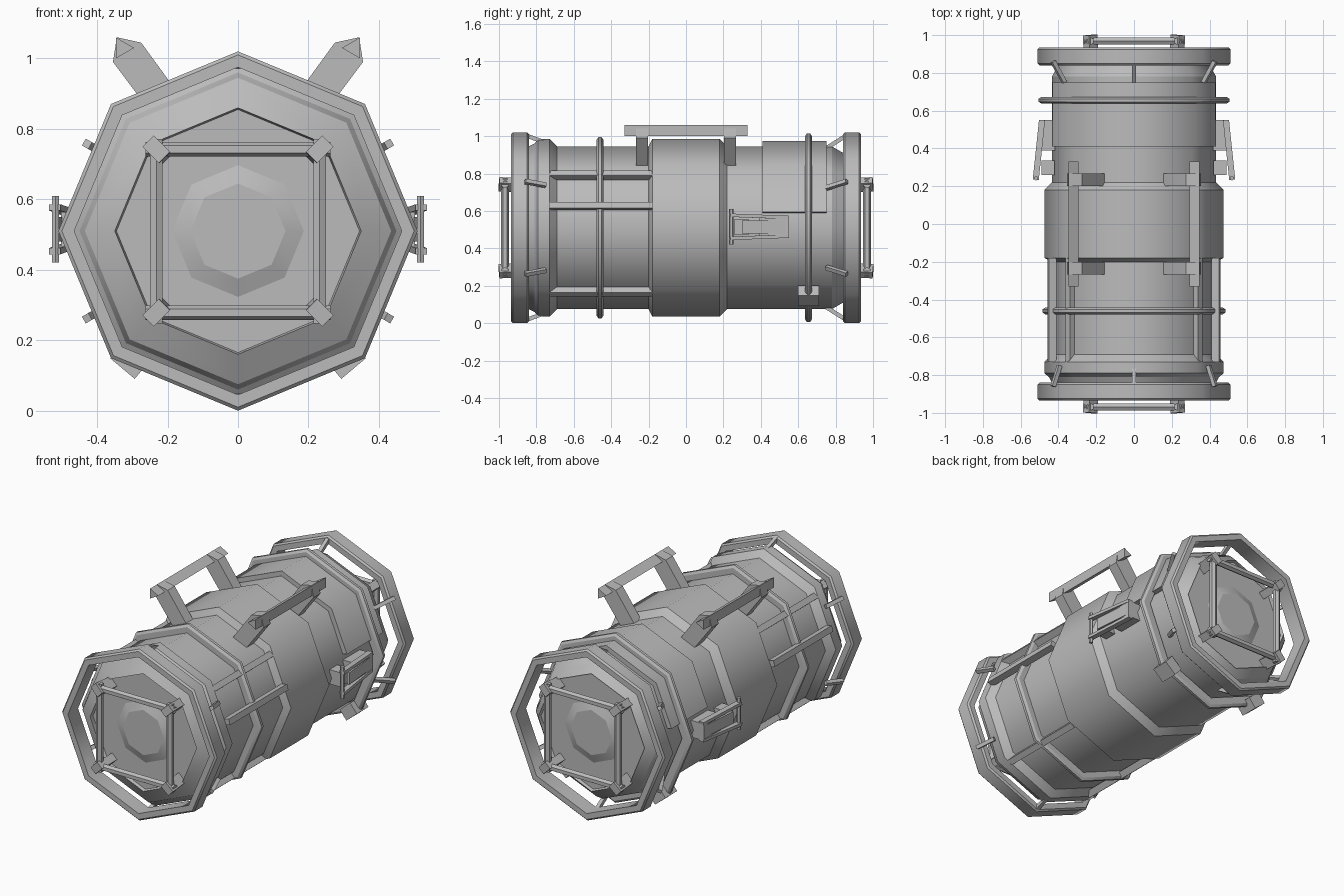
import bpy, bmesh
from math import sin, cos, radians, pi
from mathutils import Vector, Matrix

cube = bpy.data.objects.get("Cube")
if cube:
    bpy.data.objects.remove(cube, do_unlink=True)

AXIS = 0.51  # height of the canister axis
grey = bpy.data.materials.new("metal_grey")
grey.use_nodes = True
grey.diffuse_color = (0.5, 0.5, 0.5, 1)
grey.node_tree.nodes["Principled BSDF"].inputs["Base Color"].default_value = (0.5, 0.5, 0.5, 1)


def finish(name, bm, smooth=False):
    bmesh.ops.recalc_face_normals(bm, faces=bm.faces)
    for e in bm.edges:
        a, b = e.verts
        around = abs(a.co.y - b.co.y) < 1e-5
        e.smooth = not around and e.calc_face_angle(pi) < radians(50)
    for f in bm.faces:
        f.smooth = smooth
    me = bpy.data.meshes.new(name)
    bm.to_mesh(me)
    bm.free()
    me.materials.append(grey)
    ob = bpy.data.objects.new(name, me)
    bpy.context.collection.objects.link(ob)
    return ob


def polar(r, deg, y):
    return Vector((r * cos(radians(deg)), y, AXIS + r * sin(radians(deg))))


def octo(r, deg):
    """Distance from the axis to an octagon of corner radius r."""
    return r * cos(pi / 8) / cos(radians(deg % 45 - 22.5))


def lathe(name, profile, loop=False, angles=None):
    """Sweep (y, radius) points round the axis as an octagon, or over part of it."""
    bm = bmesh.new()
    full = angles is None
    angles = angles or [45 * i for i in range(8)]
    rows = [[bm.verts.new(polar(octo(r, a), a, y)) for y, r in profile] for a in angles]
    n, m = len(rows), len(profile)
    for i in range(n if full else n - 1):
        p, q = rows[i], rows[(i + 1) % n]
        for j in range(m if loop else m - 1):
            k = (j + 1) % m
            bm.faces.new((p[j], p[k], q[k], q[j]))
    if not full:
        bm.faces.new(rows[0])
        bm.faces.new(rows[-1])
    bmesh.ops.remove_doubles(bm, verts=bm.verts, dist=1e-5)
    return finish(name, bm, True)


def beam(name, p0, p1, w, t, up=(0, 0, 1), sides=4):
    """Box or prism between two points; w is across, t is along the up hint."""
    p0, p1 = Vector(p0), Vector(p1)
    d = (p1 - p0).normalized()
    side = Vector(up).cross(d).normalized()
    u = d.cross(side)
    m = Matrix((side, u, d)).transposed().to_4x4()
    m.translation = (p0 + p1) / 2
    m = m @ Matrix.Diagonal((w, t, (p1 - p0).length, 1))
    bm = bmesh.new()
    if sides == 4:
        bmesh.ops.create_cube(bm, size=1, matrix=m)
    else:
        bmesh.ops.create_cone(bm, cap_ends=True, segments=sides, radius1=0.5,
                              radius2=0.5, depth=1, matrix=m)
    return finish(name, bm, sides > 4)


def prism(name, pts, y0, y1):
    """Extrude an (x, z) outline along y."""
    bm = bmesh.new()
    face = bm.faces.new([bm.verts.new((x, y0, z)) for x, z in pts])
    new = bmesh.ops.extrude_face_region(bm, geom=[face])["geom"]
    bmesh.ops.translate(bm, vec=(0, y1 - y0, 0),
                        verts=[v for v in new if isinstance(v, bmesh.types.BMVert)])
    return finish(name, bm)


# Main body with front collar and raised middle band
lathe("body", [
    (-0.87, 0), (-0.87, 0.345), (-0.89, 0.35), (-0.84, 0.435), (-0.81, 0.45),
    (-0.79, 0.475), (-0.73, 0.475), (-0.69, 0.435), (-0.2, 0.435), (-0.18, 0.475),
    (0.18, 0.475), (0.22, 0.435), (0.78, 0.435), (0.84, 0.40), (0.89, 0.35),
    (0.87, 0.345), (0.87, 0)])

# Raised cover wrapped over the rear upper half
lathe("rear_cover", [(0.41, 0.42), (0.41, 0.465), (0.75, 0.465), (0.75, 0.42)],
      loop=True, angles=[11, 45, 90, 135, 169])

# Hoops round the cage and the cover
for name, y, r in (("cage_hoop", -0.46, 0.485), ("rear_hoop", 0.655, 0.505)):
    lathe(name, [(y - 0.018, r - 0.06), (y - 0.018, r - 0.015), (y - 0.008, r),
                 (y + 0.008, r), (y + 0.018, r - 0.015), (y + 0.018, r - 0.06)], loop=True)

for s, end in ((-1, "front"), (1, "rear")):
    # Bumper ring held off the body by six struts
    lathe(end + "_bumper_ring", [
        (s * 0.84, 0.465), (s * 0.84, 0.50), (s * 0.85, 0.51), (s * 0.925, 0.51),
        (s * 0.935, 0.50), (s * 0.935, 0.465)], loop=True)
    inner = 0.455 if s < 0 else 0.425
    for a in range(30, 390, 60):
        beam(end + "_strut", polar(inner, a, s * 0.75), polar(0.495, a, s * 0.86),
             0.022, 0.022, up=(cos(radians(a)), 0, sin(radians(a))))
    # Low raised disc on the end face
    lathe(end + "_end_disc", [(s * 0.865, 0.2), (s * 0.89, 0.135), (s * 0.89, 0)])
    # Square guard frame with corner posts
    y = s * 0.968
    for k in (-1, 1):
        beam(end + "_guard_upright", (k * 0.232, y, AXIS - 0.262), (k * 0.232, y, AXIS + 0.262),
             0.042, 0.042, up=(0, 1, 0), sides=6)
        beam(end + "_guard_rail", (-0.262, y, AXIS + k * 0.232), (0.262, y, AXIS + k * 0.232),
             0.042, 0.042, sides=6)
        for j in (-1, 1):
            beam(end + "_guard_post", (k * 0.225, s * 0.85, AXIS + j * 0.225),
                 (k * 0.232, s, AXIS + j * 0.232), 0.045, 0.065, up=(k, 0, j))

for s, hand in ((-1, "right"), (1, "left")):
    # Lengthwise cage bars over the front half
    for a, r in ((15, 0.45), (40, 0.437), (-50, 0.445)):
        ang = a if s > 0 else 180 - a
        beam(hand + "_cage_bar", polar(r, ang, -0.73), polar(r, ang, -0.18), 0.035, 0.04,
             up=(cos(radians(ang)), 0, sin(radians(ang))))

    # Carrying handle: two slanted legs and a three-sided grip
    leg = [(0.344, 1.06), (0.275, 1.045), (0.14, 0.86), (0.235, 0.83), (0.355, 0.99)]
    for y in (-0.235, 0.235):
        prism(hand + "_handle_leg", [(s * x, z) for x, z in leg], y - 0.033, y + 0.033)
    grip = [(0.347, 1.06), (0.347, 1.0), (0.295, 1.03)]
    prism(hand + "_handle_grip", [(s * x, z) for x, z in grip], -0.33, 0.33)

    # Side latch: bail bar, two slanted arms, keeper and hinge blocks
    z = AXIS + 0.005
    beam(hand + "_latch_bar", (s * 0.518, 0.242, z - 0.095), (s * 0.518, 0.242, z + 0.095),
         0.024, 0.024, up=(0, 1, 0), sides=6)
    for k in (-1, 1):
        beam(hand + "_latch_arm", (s * 0.52, 0.235, z + k * 0.062),
             (s * 0.487, 0.55, z + k * 0.05), 0.032, 0.018)
    beam(hand + "_latch_keeper", (s * 0.455, 0.26, z), (s * 0.455, 0.335, z), 0.07, 0.085)
    beam(hand + "_latch_hinge", (s * 0.46, 0.39, z), (s * 0.46, 0.55, z), 0.085, 0.1)
    beam(hand + "_latch_lever", (s * 0.515, 0.30, z), (s * 0.495, 0.53, z), 0.015, 0.07)

    # Clamp block on the underside of the rear hoop
    ang = -50 if s > 0 else 230
    beam(hand + "_hoop_clamp", polar(0.475, ang, 0.60), polar(0.475, ang, 0.71), 0.09, 0.07,
         up=(cos(radians(ang)), 0, sin(radians(ang))))
